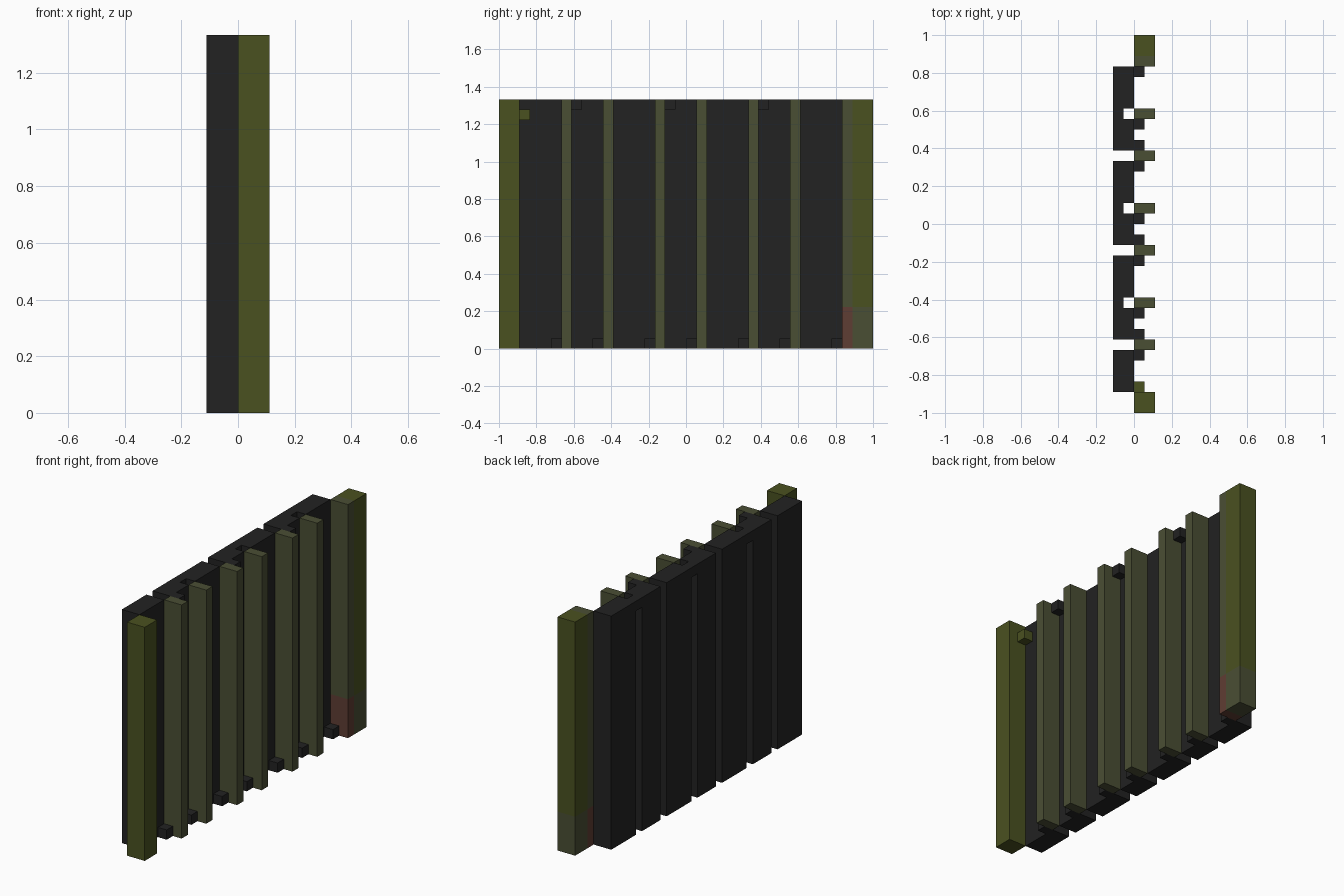
import bpy
import bmesh

if "Cube" in bpy.data.objects:
    bpy.data.objects.remove(bpy.data.objects["Cube"])

U = 1 / 18          # grid unit
H = 24              # panel height in units


def srgb(h):
    c = [int(h[i:i + 2], 16) / 255 for i in (0, 2, 4)]
    return [v / 12.92 if v <= 0.04045 else ((v + 0.055) / 1.055) ** 2.4 for v in c] + [1]


def material(name, h):
    m = bpy.data.materials.new(name)
    m.diffuse_color = srgb(h)
    m.use_nodes = True
    m.node_tree.nodes["Principled BSDF"].inputs["Base Color"].default_value = m.diffuse_color
    return m


dark = material("charcoal", "222222")
olive = material("olive", "4a5120")
grey = material("grey_olive", "4a4e34")
brown = material("red_brown", "5f3d33")


def box(name, mat, x, y, z):
    """Box from (min, max) pairs given in grid units."""
    bm = bmesh.new()
    bmesh.ops.create_cube(bm, size=1)
    for v in bm.verts:
        for i, (a, b) in enumerate((x, y, z)):
            v.co[i] = (a if v.co[i] < 0 else b) * U
    me = bpy.data.meshes.new(name)
    bm.to_mesh(me)
    bm.free()
    me.materials.append(mat)
    ob = bpy.data.objects.new(name, me)
    bpy.context.collection.objects.link(ob)
    return ob


# Back planks, with slits between them
for a, b in ((11, 15), (7, 10), (2, 6), (-2, 1), (-7, -3), (-11, -8), (-16, -12)):
    box("back_plank", dark, (-2, 0), (a, b), (0, H))

# Battens covering every slit
for a in (10, 6, 1, -3, -8, -12):
    box("batten", grey, (0, 2), (a, a + 1), (0, H))

# Top links joining the plank pairs at the back
for a in (10, 1, -8):
    box("top_link", dark, (-2, -1), (a, a + 1), (H - 1, H))

# Small pegs on the front of the planks
for a in (14, 9, 5, 0, -4, -9, -13):
    box("bottom_peg", dark, (0, 1), (a, a + 1), (0, 1))
for a in (7, -2, -11):
    box("top_peg", dark, (0, 1), (a, a + 1), (H - 1, H))

# Plain end post with its latch
box("plain_post", olive, (0, 2), (-18, -16), (0, H))
box("latch", olive, (0, 1), (-16, -15), (H - 2, H - 1))

# Wide end post with a worn base and edge strip
box("wide_post", olive, (0, 2), (16, 18), (4, H))
box("wide_post_base", grey, (0, 2), (16, 18), (0, 4))
box("wide_post_edge", grey, (0, 2), (15, 16), (4, H))
box("wide_post_foot", brown, (0, 2), (15, 16), (0, 4))
